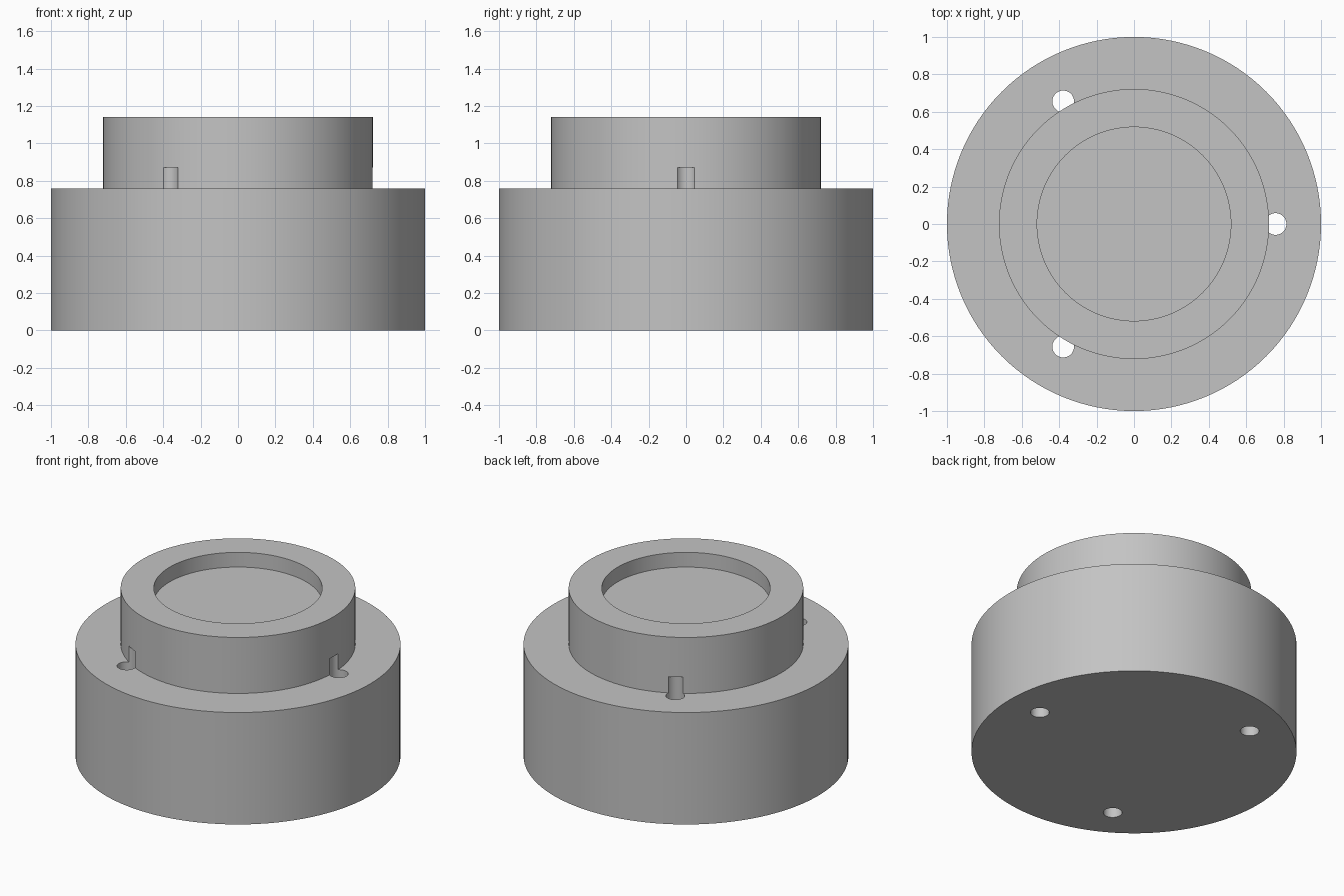
import bpy, bmesh
from math import pi, radians
from mathutils import Vector, Matrix

if "Cube" in bpy.data.objects:
    bpy.data.objects.remove(bpy.data.objects["Cube"])

BASE_R, RIM_R, RECESS_R = 1.0, 0.722, 0.518
SHOULDER_Z, TOP_Z, FLOOR_Z = 0.76, 1.14, 1.04
HOLE_R, HOLE_ORBIT, HOLE_TOP = 0.058, 0.757, 0.87

grey = bpy.data.materials.new("plain grey")
grey.use_nodes = True
grey.diffuse_color = (0.55, 0.55, 0.55, 1)
grey.node_tree.nodes["Principled BSDF"].inputs["Base Color"].default_value = grey.diffuse_color


def make_object(name, bm):
    mesh = bpy.data.meshes.new(name)
    bm.to_mesh(mesh)
    bm.free()
    mesh.materials.append(grey)
    obj = bpy.data.objects.new(name, mesh)
    bpy.context.collection.objects.link(obj)
    return obj


# Stepped round body with a shallow recess, turned from a profile
profile = [(0, 0), (BASE_R, 0), (BASE_R, SHOULDER_Z), (RIM_R, SHOULDER_Z),
           (RIM_R, TOP_Z), (RECESS_R, TOP_Z), (RECESS_R, FLOOR_Z), (0, FLOOR_Z)]
bm = bmesh.new()
verts = [bm.verts.new((r, 0, z)) for r, z in profile]
edges = [bm.edges.new(pair) for pair in zip(verts, verts[1:])]
bmesh.ops.spin(bm, geom=verts + edges, cent=(0, 0, 0), axis=(0, 0, 1),
               angle=2 * pi, steps=128, use_duplicate=False)
bmesh.ops.remove_doubles(bm, verts=bm.verts, dist=0.0001)
bmesh.ops.recalc_face_normals(bm, faces=bm.faces)
body = make_object("stepped_body", bm)

# Three bolt holes that run through the base and notch the upper collar
bm = bmesh.new()
bottom = -0.1
for i in range(3):
    centre = Matrix.Rotation(radians(120 * i), 3, 'Z') @ Vector((HOLE_ORBIT, 0, 0))
    centre.z = (HOLE_TOP + bottom) / 2
    bmesh.ops.create_cone(bm, cap_ends=True, segments=48, radius1=HOLE_R, radius2=HOLE_R,
                          depth=HOLE_TOP - bottom, matrix=Matrix.Translation(centre))
cutter = make_object("bolt_hole_cutter", bm)
cutter.hide_render = True

cut = body.modifiers.new("bolt holes", 'BOOLEAN')
cut.operation = 'DIFFERENCE'
cut.solver = 'EXACT'
cut.object = cutter

# Apply the cut, then smooth the round walls and keep the rims sharp
bpy.ops.object.select_all(action='DESELECT')
body.select_set(True)
bpy.context.view_layer.objects.active = body
bpy.ops.object.modifier_apply(modifier=cut.name)
bpy.data.objects.remove(cutter)
bpy.ops.object.shade_smooth_by_angle(angle=radians(30))
